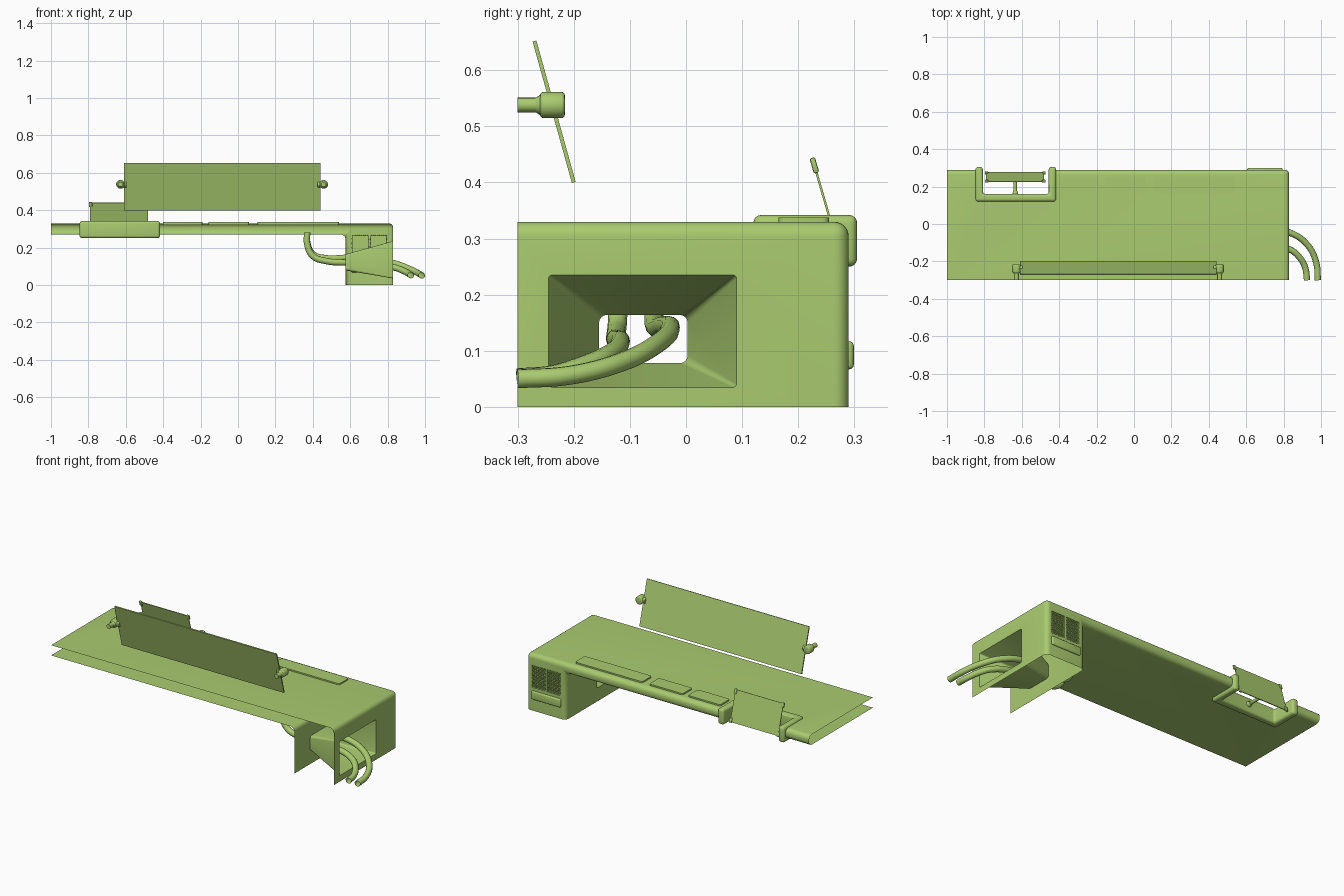
import bpy, bmesh, math
from mathutils import Vector, Matrix

if "Cube" in bpy.data.objects:
    bpy.data.objects.remove(bpy.data.objects["Cube"])

mat = bpy.data.materials.new("green")
mat.diffuse_color = (0.40, 0.60, 0.16, 1)
mat.use_nodes = True
mat.node_tree.nodes["Principled BSDF"].inputs["Base Color"].default_value = mat.diffuse_color


def finish(name, bm):
    bmesh.ops.recalc_face_normals(bm, faces=bm.faces)
    me = bpy.data.meshes.new(name)
    bm.to_mesh(me)
    bm.free()
    ob = bpy.data.objects.new(name, me)
    bpy.context.collection.objects.link(ob)
    me.materials.append(mat)
    return ob


def prism(pts, vec):
    """Closed solid: flat outline pushed along a vector."""
    bm = bmesh.new()
    f = bm.faces.new([bm.verts.new(p) for p in pts])
    g = bmesh.ops.extrude_face_region(bm, geom=[f], use_keep_orig=True)
    bmesh.ops.translate(bm, vec=vec, verts=[v for v in g["geom"] if isinstance(v, bmesh.types.BMVert)])
    bmesh.ops.recalc_face_normals(bm, faces=bm.faces)
    return bm


def box(name, lo, hi, bevel=0, seg=3, test=lambda e: True):
    (a, b, c), (d, e, f) = lo, hi
    bm = prism([(a, b, c), (d, b, c), (d, e, c), (a, e, c)], (0, 0, f - c))
    if bevel:
        bmesh.ops.bevel(bm, geom=[x for x in bm.edges if test(x)], offset=bevel,
                        segments=seg, profile=0.5, affect='EDGES')
    return finish(name, bm)


def rod(name, p, q, r1, r2=None, seg=20, bevel=0):
    p, q = Vector(p), Vector(q)
    d = q - p
    bm = bmesh.new()
    m = Matrix.Translation((p + q) / 2) @ d.to_track_quat('Z', 'Y').to_matrix().to_4x4()
    bmesh.ops.create_cone(bm, cap_ends=True, segments=seg, radius1=r1, radius2=r2 or r1,
                          depth=d.length, matrix=m)
    if bevel:
        es = [e for f in bm.faces if len(f.verts) > 4 for e in f.edges]
        bmesh.ops.bevel(bm, geom=es, offset=bevel, segments=3, profile=0.5, affect='EDGES')
    return finish(name, bm)


def round_rect(x, y0, y1, z0, z1, r, n=5):
    pts = []
    for k, (cy, cz) in enumerate([(y1 - r, z1 - r), (y0 + r, z1 - r), (y0 + r, z0 + r), (y1 - r, z0 + r)]):
        for i in range(n):
            a = math.pi / 2 * (k + i / (n - 1))
            pts.append(Vector((x, cy + r * math.cos(a), cz + r * math.sin(a))))
    return pts


# Desk body: L-shaped section pushed along y, with rounded outer edges
L = [(-1, .33), (.83, .33), (.83, 0), (.575, 0), (.575, .27), (-1, .27)]
bm = prism([(x, -.3, z) for x, z in L], (0, .59, 0))


def rounded(e):
    a, b = (v.co for v in e.verts)
    back = a.y > .28 and b.y > .28
    cap = (a.x < -.99 and b.x < -.99) or (a.z < .01 and b.z < .01)
    corner = abs(a.y - b.y) > .1 and a.x > .5 and a.z > .2
    return not cap and (back or corner)


bmesh.ops.bevel(bm, geom=[e for e in bm.edges if rounded(e)], offset=.026, segments=6,
                profile=.5, affect='EDGES')
body = finish("desk_body", bm)

# Cutters: rear notch, cable funnel through the leg, vent recesses
cutters = [box("notch_cutter", (-.825, .14, .2), (-.435, .4, .4))]
outer = round_rect(.83, -.245, .09, .035, .235, .006)
inner = round_rect(.575, -.155, .003, .078, .164, .014)
bm = bmesh.new()
rings = [[bm.verts.new(a.lerp(b, t)) for a, b in zip(outer, inner)] for t in (-.02, 1.02)]
n = len(outer)
for i in range(n):
    j = (i + 1) % n
    bm.faces.new((rings[0][i], rings[0][j], rings[1][j], rings[1][i]))
bm.faces.new(rings[0])
bm.faces.new(rings[1])
cutters.append(finish("funnel_cutter", bm))
vents = [(.61, .697), (.708, .795)]
for x0, x1 in vents:
    cutters.append(box("vent_cutter", (x0, .272, .135), (x1, .35, .265)))
for c in cutters:
    c.hide_render = True
    m = body.modifiers.new("cut", 'BOOLEAN')
    m.operation, m.solver, m.object = 'DIFFERENCE', 'EXACT', c
dg = bpy.context.evaluated_depsgraph_get()
cut = bpy.data.meshes.new_from_object(body.evaluated_get(dg))
body.modifiers.clear()
body.data = cut
for c in cutters:
    bpy.data.objects.remove(c)

# Open the shell at the front, left end and leg bottom
bm = bmesh.new()
bm.from_mesh(cut)
dead = [f for f in bm.faces if all(v.co.y < -.299 for v in f.verts)
        or all(v.co.x < -.999 for v in f.verts) or all(v.co.z < .001 for v in f.verts)]
bmesh.ops.delete(bm, geom=dead, context='FACES')
bm.to_mesh(cut)
bm.free()

# Crossed bars in the two vents, and the plate below them
for x0, x1 in vents:
    z0, z1 = .135, .265
    for s in (1, -1):
        for i in range(-6, 9):
            pts = []
            c = z0 + i * .022 if s > 0 else z0 + (i + 6) * .022
            lo, hi = sorted(((z0 - c) * s, (z1 - c) * s))
            a, b = max(0, lo), min(x1 - x0, hi)
            if b - a > .005:
                rod("vent_bar", (x0 + a, .284, c + s * a), (x0 + b, .284, c + s * b), .0035, seg=6)
box("rear_plate", (.605, .28, .067), (.795, .299, .117), .008)

# Raised pads on the desk top
upright = lambda e: abs(e.verts[0].co.z - e.verts[1].co.z) > .004
for x0, x1 in ((-.4, -.19), (-.157, .06), (.105, .54)):
    box("top_pad", (x0, .165, .32), (x1, .255, .338), .012, 4, upright)

# U-shaped frame around the notch
U = [(-.847, .305), (-.847, .12), (-.417, .12), (-.417, .305), (-.456, .305), (-.456, .16),
     (-.808, .16), (-.808, .305)]
bm = prism([(x, y, .25) for x, y in U], (0, 0, .092))
bmesh.ops.bevel(bm, geom=bm.edges[:], offset=.014, segments=4, profile=.5, affect='EDGES')
finish("notch_frame", bm)


def tilted(ob, top, bottom):
    """Tilt a box modelled upright about the x axis so it spans top to bottom in y,z."""
    ang = math.atan2(bottom[0] - top[0], top[1] - bottom[1])
    mid = Vector((0, (top[0] + bottom[0]) / 2, (top[1] + bottom[1]) / 2))
    ob.data.transform(Matrix.Translation(mid) @ Matrix.Rotation(ang, 4, 'X'))


# Small rear panel with corner clips and its post
top, bot = (.226, .44), (.276, .268)
h = math.dist(top, bot) / 2
tilted(box("rear_panel", (-.79, -.002, -h), (-.48, .002, h)), top, bot)
for x in (-.788, -.482):
    for s in (1, -1):
        tilted(box("rear_panel_clip", (x - .009, -.005, s * (h - .01) - .014),
                   (x + .009, .005, s * (h - .01) + .014), .003, 2), top, bot)
rod("rear_panel_post", (-.635, .15, .30), (-.635, .262, .30), .009)
rod("rear_panel_post_base", (-.635, .155, .30), (-.635, .178, .30), .018, .010)
rod("rear_panel_knob", (-.635, .248, .30), (-.635, .264, .30), .016, bevel=.004)

# Large tilted front panel with a clamp at each end
top, bot = (-.27, .652), (-.2, .4)
h = math.dist(top, bot) / 2
tilted(box("front_panel", (-.61, -.0035, -h), (.44, .0035, h)), top, bot)
for s in (1, -1):
    x = -.085 + s * .543
    rod("clamp_stem", (x, -.3, .538), (x, -.255, .538), .013)
    rod("clamp_neck", (x, -.268, .538), (x, -.255, .538), .013, .021)
    rod("clamp_head", (x, -.26, .538), (x, -.216, .538), .0235, bevel=.006)
    rod("clamp_pin", (x, -.238, .538), (x - s * .033, -.238, .538), .016, bevel=.004)

# Two cables from under the desk, through the funnel and out to the front
cables = [
    [(.37, -.055, .28), (.37, -.055, .23), (.40, -.057, .165), (.47, -.055, .143), (.58, -.04, .145),
     (.70, -.028, .142), (.83, -.045, .117), (.93, -.115, .08), (.975, -.21, .056), (.983, -.30, .05)],
    [(.37, -.12, .28), (.37, -.12, .22), (.40, -.122, .155), (.47, -.125, .128), (.58, -.125, .12),
     (.70, -.117, .117), (.83, -.135, .095), (.89, -.185, .073), (.917, -.24, .057), (.925, -.30, .052)],
]
for pts in cables:
    cu = bpy.data.curves.new("cable", 'CURVE')
    cu.dimensions = '3D'
    cu.bevel_depth, cu.bevel_resolution, cu.resolution_u = .017, 4, 6
    sp = cu.splines.new('BEZIER')
    sp.bezier_points.add(len(pts) - 1)
    for bp, p in zip(sp.bezier_points, pts):
        bp.co = p
        bp.handle_left_type = bp.handle_right_type = 'AUTO'
    cu.materials.append(mat)
    bpy.context.collection.objects.link(bpy.data.objects.new("cable", cu))

# Smooth shading with sharp edges kept
bpy.ops.object.select_all(action='DESELECT')
for ob in bpy.data.objects:
    if ob.type == 'MESH':
        ob.select_set(True)
        bpy.context.view_layer.objects.active = ob
bpy.ops.object.shade_smooth_by_angle(angle=math.radians(35))
